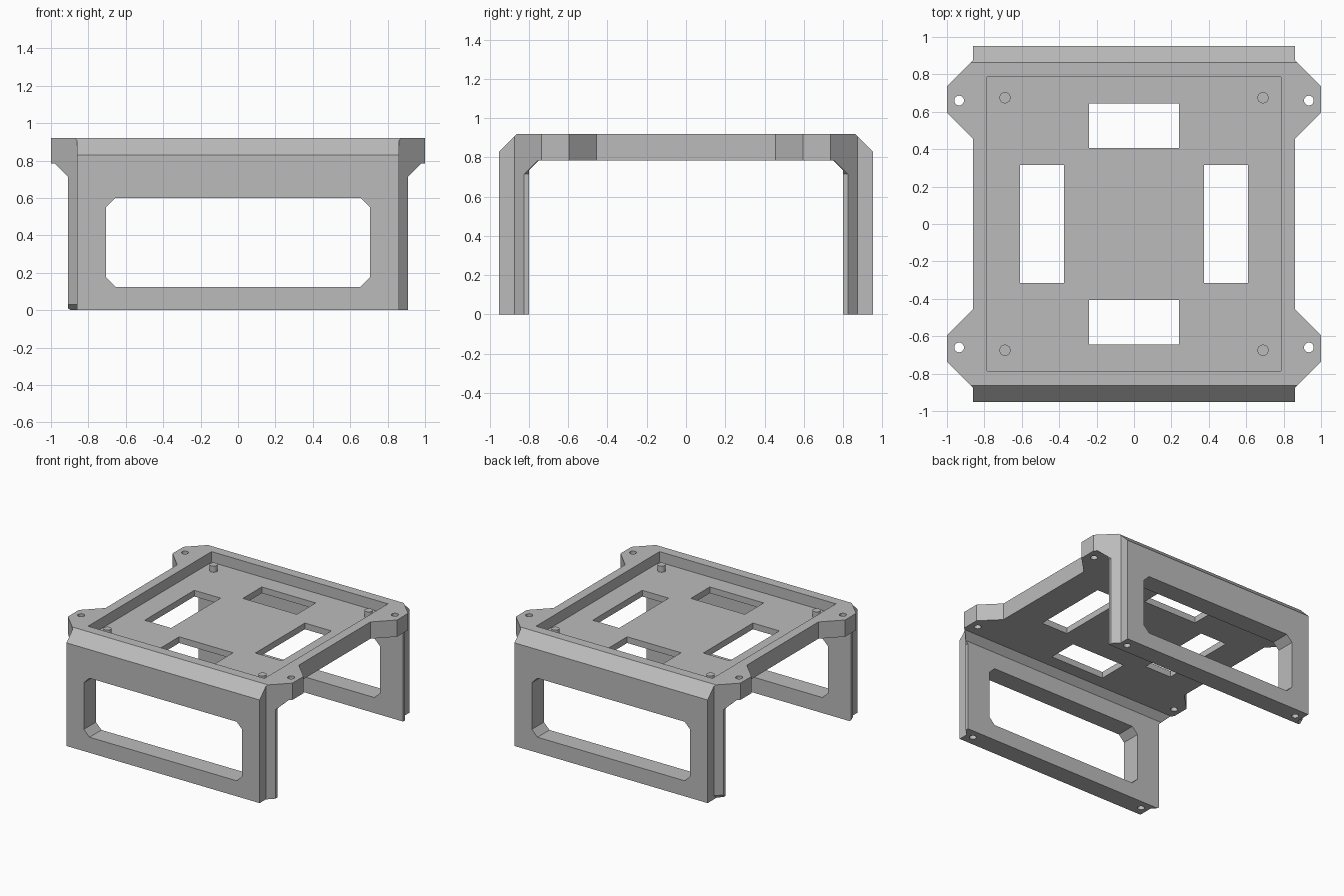
import bpy, bmesh
from mathutils import Vector, Matrix

if "Cube" in bpy.data.objects:
    bpy.data.objects.remove(bpy.data.objects["Cube"], do_unlink=True)

grey = bpy.data.materials.new("plain grey")
grey.use_nodes = True
grey.diffuse_color = (0.5, 0.5, 0.5, 1)
grey.node_tree.nodes["Principled BSDF"].inputs["Base Color"].default_value = (0.5, 0.5, 0.5, 1)


def make_object(name, bm):
    bmesh.ops.recalc_face_normals(bm, faces=bm.faces)
    mesh = bpy.data.meshes.new(name)
    bm.to_mesh(mesh)
    bm.free()
    mesh.materials.append(grey)
    obj = bpy.data.objects.new(name, mesh)
    bpy.context.collection.objects.link(obj)
    return obj


def prism(name, outline, axis, low, high):
    """Extrude a 2D outline along an axis from low to high."""
    place = {"x": lambda a, b, h: (h, a, b),
             "y": lambda a, b, h: (a, h, b),
             "z": lambda a, b, h: (a, b, h)}[axis]
    bm = bmesh.new()
    face = bm.faces.new([bm.verts.new(place(a, b, low)) for a, b in outline])
    new = bmesh.ops.extrude_face_region(bm, geom=[face])["geom"]
    shift = Vector(place(0, 0, high - low))
    bmesh.ops.translate(bm, vec=shift, verts=[v for v in new if isinstance(v, bmesh.types.BMVert)])
    return make_object(name, bm)


def cylinder(name, x, y, low, high, radius):
    bm = bmesh.new()
    bmesh.ops.create_cone(bm, cap_ends=True, segments=24, radius1=radius, radius2=radius,
                          depth=high - low, matrix=Matrix.Translation((x, y, (low + high) / 2)))
    return make_object(name, bm)


def rect(x0, x1, y0, y1):
    return [(x0, y0), (x1, y0), (x1, y1), (x0, y1)]


def mirrored(points):
    """Close a half outline by mirroring it across the second axis."""
    return points + [(-a, b) for a, b in reversed(points)]


def combine(target, tool, operation):
    mod = target.modifiers.new("cut", "BOOLEAN")
    mod.operation = operation
    mod.solver = "EXACT"
    mod.object = tool
    bpy.ops.object.select_all(action="DESELECT")
    bpy.context.view_layer.objects.active = target
    target.select_set(True)
    bpy.ops.object.modifier_apply(modifier=mod.name)
    bpy.data.objects.remove(tool, do_unlink=True)


TOP, UNDER, FLOOR = 0.92, 0.785, 0.835

# Bracket body: plan, side profile and front silhouette intersected
half_plan = [(0.86, 0.98), (0.86, 0.875), (1, 0.735), (1, 0.595), (0.86, 0.455)]
half_plan = [(x, -y) for x, y in half_plan] + half_plan[::-1]
frame = prism("bracket_frame", mirrored(half_plan), "z", -0.1, 1.1)

side = prism("side_profile", mirrored([(0.75, UNDER), (0.80, 0.735), (0.80, 0), (0.953, 0),
                                       (0.953, 0.83), (0.863, TOP)]), "x", -1.2, 1.2)
combine(frame, side, "INTERSECT")

front = prism("front_silhouette", mirrored([(0.91, -0.2), (0.91, 0.715), (0.98, UNDER),
                                            (1.1, UNDER), (1.1, 1.1)]), "y", -1.2, 1.2)
combine(frame, front, "INTERSECT")

# Shallow tray in the top plate
combine(frame, prism("tray", rect(-0.785, 0.785, -0.785, 0.785), "z", FLOOR, 1.1), "DIFFERENCE")

# Four windows in the tray floor
for s in (-1, 1):
    for window in (rect(-0.24, 0.24, s * 0.405, s * 0.645),
                   rect(s * 0.375, s * 0.61, -0.315, 0.315)):
        combine(frame, prism("floor_window", window, "z", 0.7, 1), "DIFFERENCE")

# Clipped-corner opening through both legs
opening = [(0.655, 0.125), (0.705, 0.175), (0.705, 0.55), (0.655, 0.6)]
combine(frame, prism("leg_opening", mirrored(opening), "y", -1.2, 1.2), "DIFFERENCE")

for sy in (-1, 1):
    for sx in (-1, 1):
        # Screw holes in tabs and leg feet, and pegs standing in the tray
        combine(frame, cylinder("tab_hole", sx * 0.935, sy * 0.66, 0.6, 1.1, 0.026), "DIFFERENCE")
        combine(frame, cylinder("foot_hole", sx * 0.8, sy * 0.875, -0.1, 0.1, 0.026), "DIFFERENCE")
        cylinder("tray_peg", sx * 0.69, sy * 0.675, FLOOR - 0.01, FLOOR + 0.05, 0.03)

    # Small bevel under the foot of the right-hand leg ridges
    bm = bmesh.new()
    rings = []
    for x in (-0.86, -0.96):
        edge = x + 1.735
        rings.append([bm.verts.new((x, sy * (edge + d), z))
                      for d, z in ((0.04, 0.06), (-0.08, -0.03), (0.04, -0.03))])
    bm.faces.new(rings[0])
    bm.faces.new(rings[1][::-1])
    for i in range(3):
        j = (i + 1) % 3
        bm.faces.new((rings[0][i], rings[0][j], rings[1][j], rings[1][i]))
    combine(frame, make_object("foot_bevel", bm), "DIFFERENCE")

# Smooth only the round walls
for obj in [o for o in bpy.data.objects if o.name.startswith(("bracket_frame", "tray_peg"))]:
    bpy.ops.object.select_all(action="DESELECT")
    bpy.context.view_layer.objects.active = obj
    obj.select_set(True)
    bpy.ops.object.shade_smooth_by_angle(angle=0.4)
